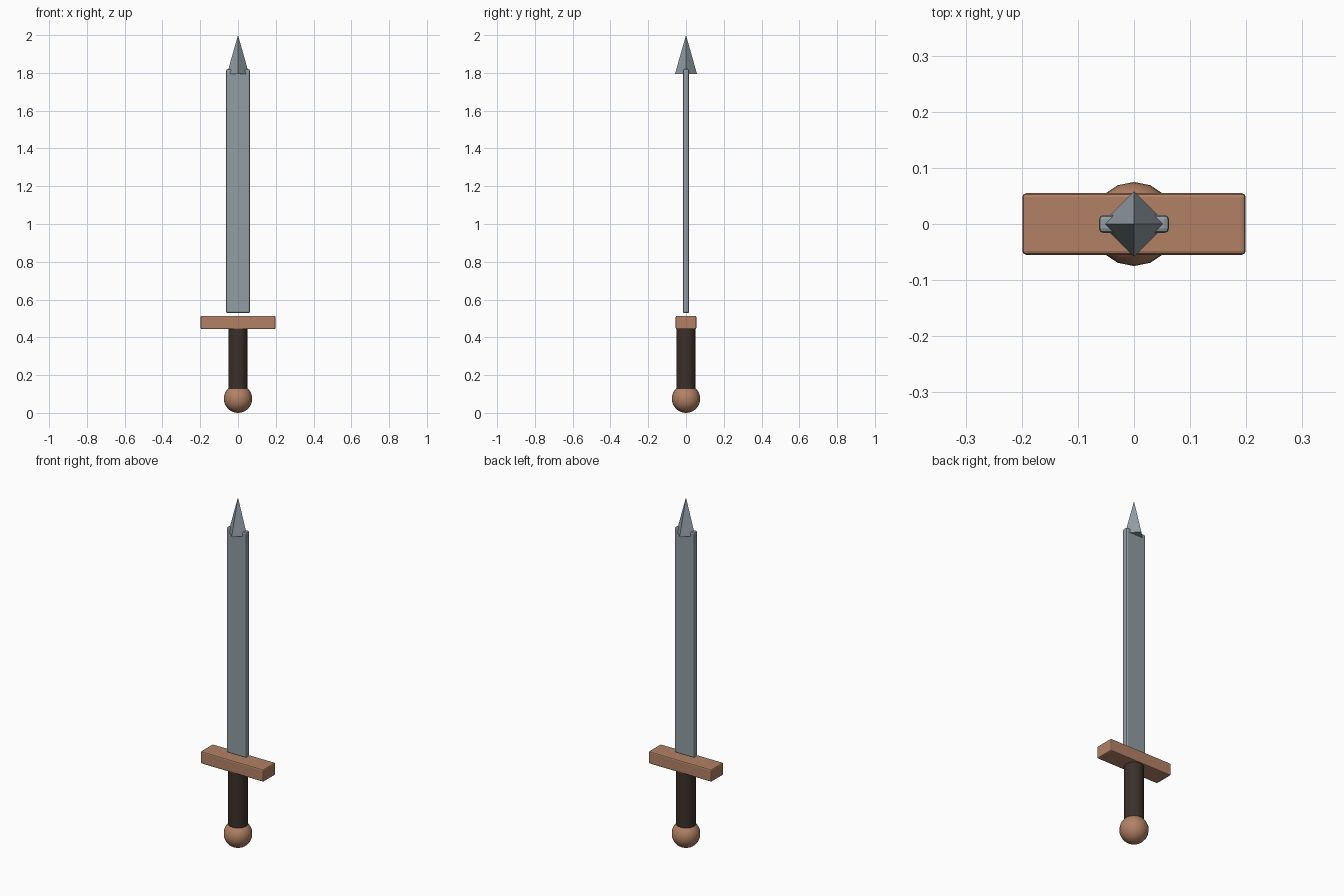
import bpy
import math

if "Cube" in bpy.data.objects:
    bpy.data.objects.remove(bpy.data.objects["Cube"])


def material(name, color):
    m = bpy.data.materials.new(name)
    m.diffuse_color = (*color, 1)
    m.use_nodes = True
    m.node_tree.nodes["Principled BSDF"].inputs["Base Color"].default_value = m.diffuse_color
    return m


steel = material("steel", (0.29, 0.34, 0.37))
bronze = material("bronze", (0.45, 0.22, 0.13))
leather = material("leather", (0.045, 0.03, 0.024))


def finish(name, mat, bevel=0.0, smooth=False):
    ob = bpy.context.object
    ob.name = name
    ob.data.materials.append(mat)
    if smooth:
        bpy.ops.object.shade_smooth_by_angle(angle=math.radians(35))
    if bevel:
        mod = ob.modifiers.new("bevel", 'BEVEL')
        mod.width = bevel
        mod.segments = 2
    return ob


def box(name, half_x, half_y, z0, z1, mat, bevel):
    bpy.ops.mesh.primitive_cube_add(size=1, location=(0, 0, (z0 + z1) / 2))
    bpy.context.object.scale = (2 * half_x, 2 * half_y, z1 - z0)
    bpy.ops.object.transform_apply(location=False, rotation=False, scale=True)
    return finish(name, mat, bevel)


# Round pommel standing on the ground
bpy.ops.mesh.primitive_uv_sphere_add(segments=16, ring_count=16, radius=0.075,
                                     location=(0, 0, 0.075))
finish("pommel", bronze, smooth=True)

# Leather grip, running into the pommel and the guard
bpy.ops.mesh.primitive_cylinder_add(vertices=32, radius=0.051, depth=0.36,
                                    location=(0, 0, 0.28))
finish("grip", leather, smooth=True)

# Cross guard and flat blade, with a narrow gap between them
box("guard", 0.199, 0.055, 0.443, 0.514, bronze, 0.007)
box("blade", 0.0625, 0.016, 0.528, 1.82, steel, 0.008)

# Four-sided pyramid tip with its corners on the x and y axes
bpy.ops.mesh.primitive_cone_add(vertices=4, radius1=0.058, radius2=0, depth=0.205,
                                location=(0, 0, 1.8975))
finish("tip", steel)
